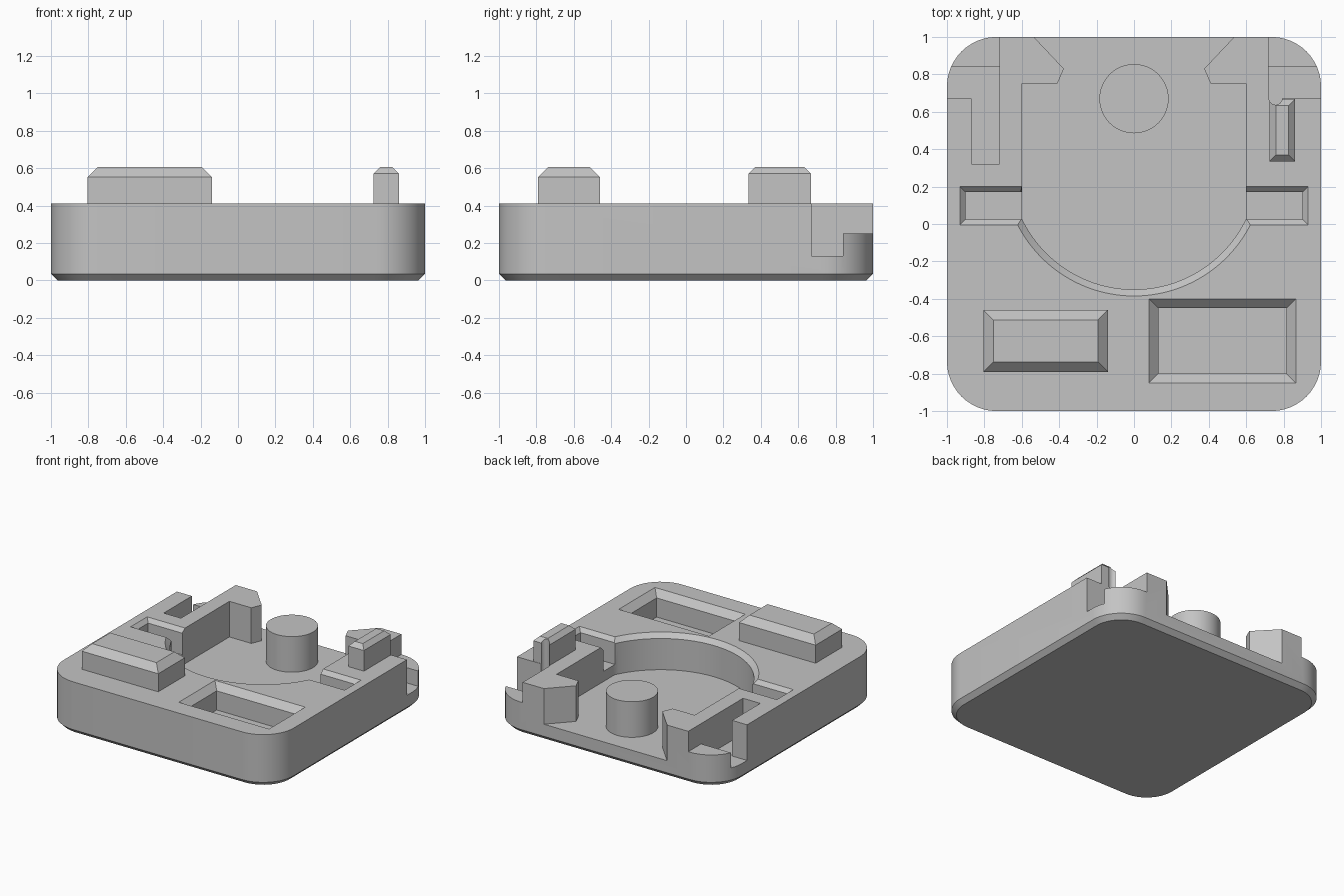
import bpy
import bmesh
from math import sin, cos, pi, radians

if "Cube" in bpy.data.objects:
    bpy.data.objects.remove(bpy.data.objects["Cube"])

grey = bpy.data.materials.new("light_grey")
grey.use_nodes = True
COLOUR = (0.55, 0.55, 0.55, 1)
grey.diffuse_color = COLOUR
grey.node_tree.nodes["Principled BSDF"].inputs["Base Color"].default_value = COLOUR


def loft(name, layers):
    """Solid through a stack of (outline, z) layers with equal point counts."""
    bm = bmesh.new()
    rings = [[bm.verts.new((x, y, z)) for x, y in outline] for outline, z in layers]
    bm.faces.new(rings[0][::-1])
    bm.faces.new(rings[-1])
    for low, high in zip(rings, rings[1:]):
        for i in range(len(low)):
            j = (i + 1) % len(low)
            bm.faces.new((low[i], low[j], high[j], high[i]))
    bmesh.ops.recalc_face_normals(bm, faces=bm.faces)
    mesh = bpy.data.meshes.new(name)
    bm.to_mesh(mesh)
    bm.free()
    mesh.materials.append(grey)
    obj = bpy.data.objects.new(name, mesh)
    bpy.context.collection.objects.link(obj)
    return obj


def arc(cx, cy, r, start, end, steps):
    span = radians(end - start)
    return [(cx + r * cos(radians(start) + span * i / steps),
             cy + r * sin(radians(start) + span * i / steps)) for i in range(steps + 1)]


def circle(cx, cy, r, steps=48):
    return arc(cx, cy, r, 0, 360, steps)[:-1]


def rect(x0, x1, y0, y1, inset=0):
    return [(x0 + inset, y0 + inset), (x1 - inset, y0 + inset),
            (x1 - inset, y1 - inset), (x0 + inset, y1 - inset)]


def rounded_square(inset):
    points = []
    for start, sx, sy in ((0, 1, 1), (90, -1, 1), (180, -1, -1), (270, 1, -1)):
        points += arc(sx * 0.735, sy * 0.735, 0.265 - inset, start, start + 90, 12)
    return points


def raised_block(name, box, z1, bevel):
    return loft(name, [(rect(*box), TOP - 0.01), (rect(*box), z1 - bevel),
                       (rect(*box, bevel), z1)])


def recess(name, box, z0, bevel):
    """Cutter for a pocket with a chamfered rim."""
    return loft(name, [(rect(*box, bevel), z0), (rect(*box, bevel), TOP - bevel),
                       (rect(*box), TOP), (rect(*box), TOP + 0.1)])


def carve(obj, cutters):
    for cutter in cutters:
        mod = obj.modifiers.new(cutter.name, 'BOOLEAN')
        mod.operation = 'DIFFERENCE'
        mod.solver = 'EXACT'
        mod.object = cutter
    graph = bpy.context.evaluated_depsgraph_get()
    graph.update()
    mesh = bpy.data.meshes.new_from_object(obj.evaluated_get(graph))
    obj.modifiers.clear()
    obj.data = mesh


TOP, FLOOR = 0.41, 0.13

# Base slab with rounded corners and chamfered underside
base = loft("base", [(rounded_square(0.035), 0), (rounded_square(0), 0.035),
                     (rounded_square(0), TOP)])


# Main pocket: round front, straight sides, hooked opening at the back
def pocket_outline(r):
    side = [(0.6, 0.2), (0.6, 0.75), (0.41, 0.75), (0.375, 0.83), (0.63, 1.1)]
    return (arc(0, 0.314, r, 205.3, 334.7, 48) + side
            + [(-x, y) for x, y in reversed(side)])


main_pocket = loft("main_pocket", [
    (pocket_outline(0.664), FLOOR), (pocket_outline(0.664), TOP - 0.035),
    (pocket_outline(0.699), TOP), (pocket_outline(0.699), TOP + 0.1)])

# Side notches, front recess, and rear corner slots with a higher shelf
cutters = [main_pocket,
           recess("left_notch", (0.5, 0.93, -0.005, 0.2), 0.21, 0.03),
           recess("right_notch", (-0.93, -0.5, -0.005, 0.2), 0.21, 0.03),
           recess("front_recess", (0.08, 0.865, -0.85, -0.4), 0.21, 0.05)]
right_slot = [(-0.87, 0.32), (-0.72, 0.32), (-0.72, 0.84),
              (-1.1, 0.84), (-1.1, 0.67), (-0.87, 0.67)]
for name, outline, z in (("right_slot", right_slot, FLOOR),
                         ("left_slot", rect(0.72, 1.1, 0.67, 0.84), FLOOR),
                         ("right_shelf", rect(-1.1, -0.72, 0.83, 1.1), 0.25),
                         ("left_shelf", rect(0.72, 1.1, 0.83, 1.1), 0.25)):
    cutters.append(loft(name, [(outline, z), (outline, TOP + 0.1)]))
groove = loft("groove", [(circle(0.757, 0.672, 0.035, 24), FLOOR),
                         (circle(0.757, 0.672, 0.035, 24), 0.7)])
cutters.append(groove)
carve(base, cutters)

# Raised blocks and the centre post
front_block = raised_block("front_block", (-0.805, -0.14, -0.79, -0.46), 0.605, 0.053)
rear_bar = raised_block("rear_bar", (0.725, 0.86, 0.335, 0.667), 0.605, 0.033)
carve(rear_bar, [groove])
post = loft("centre_post", [(circle(0, 0.67, 0.185), FLOOR - 0.01),
                            (circle(0, 0.67, 0.185), TOP)])

for cutter in cutters:
    bpy.data.objects.remove(cutter)

# Smooth the curved walls, keep the edges crisp
for obj in (base, front_block, rear_bar, post):
    bpy.ops.object.select_all(action='DESELECT')
    obj.select_set(True)
    bpy.context.view_layer.objects.active = obj
    bpy.ops.object.shade_smooth_by_angle(angle=pi / 6)
